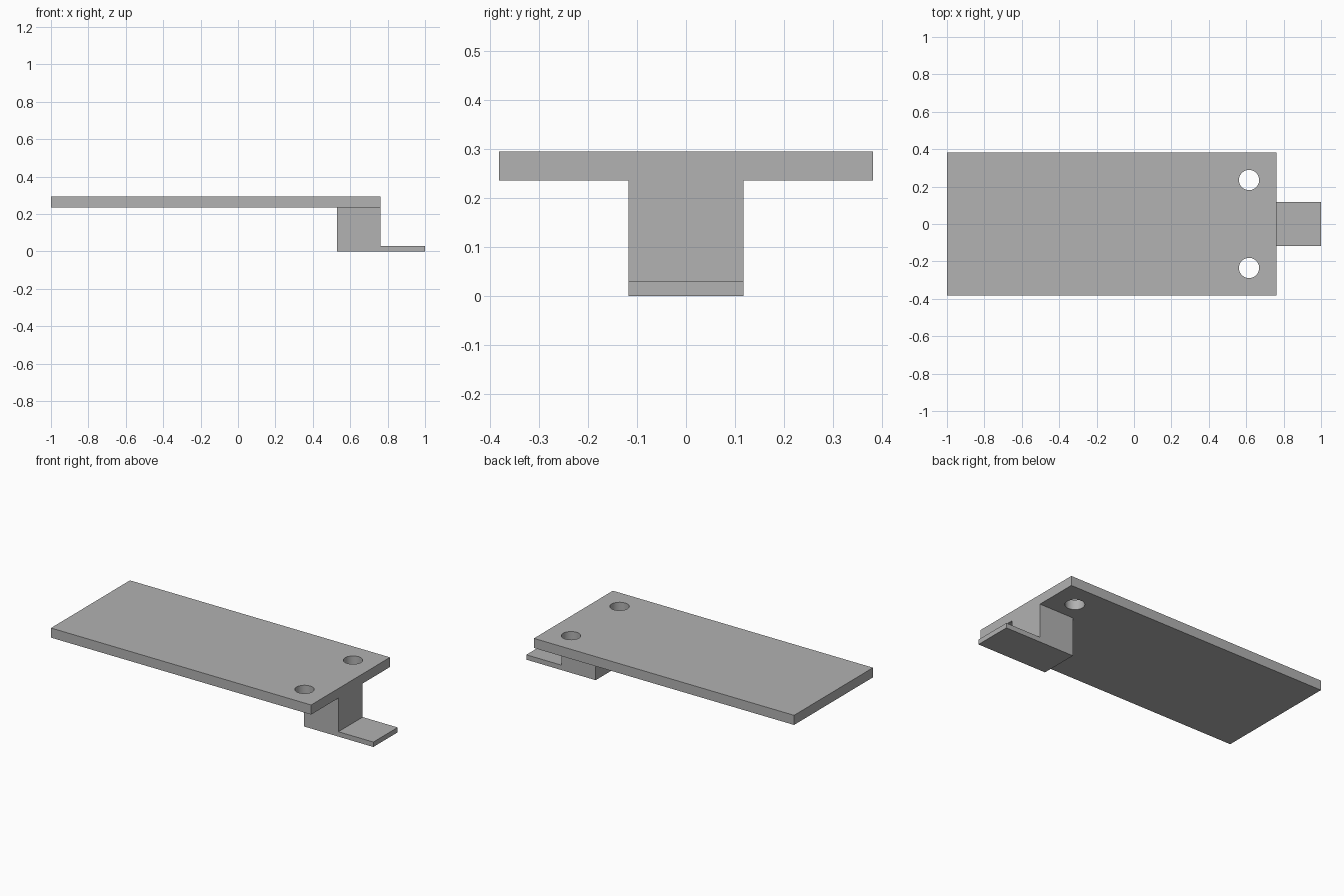
import bpy
import bmesh
import math

default_cube = bpy.data.objects.get("Cube")
if default_cube:
    bpy.data.objects.remove(default_cube, do_unlink=True)

GREY = (0.445, 0.445, 0.445, 1.0)
grey = bpy.data.materials.new("plain_grey")
grey.use_nodes = True
grey.diffuse_color = GREY
grey.node_tree.nodes["Principled BSDF"].inputs["Base Color"].default_value = GREY

# Shared dimensions
LEFT, PLATE_RIGHT, RIGHT = -1.0, 0.763, 1.0
PLATE_HALF, FOOT_HALF = 0.382, 0.1175
PLATE_BOTTOM, PLATE_TOP = 0.236, 0.295
FOOT_LEFT, TAB_TOP = 0.53, 0.03


def extrude_profile(name, profile, half_width):
    """Extrude an (x, z) outline symmetrically along y."""
    bm = bmesh.new()
    face = bm.faces.new([bm.verts.new((x, -half_width, z)) for x, z in profile])
    result = bmesh.ops.extrude_face_region(bm, geom=[face])
    verts = [v for v in result["geom"] if isinstance(v, bmesh.types.BMVert)]
    bmesh.ops.translate(bm, verts=verts, vec=(0, 2 * half_width, 0))
    bmesh.ops.recalc_face_normals(bm, faces=bm.faces)
    mesh = bpy.data.meshes.new(name)
    bm.to_mesh(mesh)
    bm.free()
    mesh.materials.append(grey)
    obj = bpy.data.objects.new(name, mesh)
    bpy.context.collection.objects.link(obj)
    return obj


# Flat top plate
plate = extrude_profile("top_plate", [
    (LEFT, PLATE_BOTTOM), (PLATE_RIGHT, PLATE_BOTTOM),
    (PLATE_RIGHT, PLATE_TOP), (LEFT, PLATE_TOP)], PLATE_HALF)

# Block under the plate with a thin tab at its base
extrude_profile("foot_block", [
    (FOOT_LEFT, 0), (RIGHT, 0), (RIGHT, TAB_TOP),
    (PLATE_RIGHT, TAB_TOP), (PLATE_RIGHT, PLATE_BOTTOM),
    (FOOT_LEFT, PLATE_BOTTOM)], FOOT_HALF)

# Pair of round through holes
cutters = []
for side in (-1, 1):
    bpy.ops.mesh.primitive_cylinder_add(
        vertices=48, radius=0.054, depth=0.2,
        location=(0.615, side * 0.235, PLATE_TOP))
    cutter = bpy.context.object
    cutter.name = "hole_cutter"
    cutter.hide_render = True
    cutter.data.materials.append(grey)
    cutters.append(cutter)
    cut = plate.modifiers.new("hole", 'BOOLEAN')
    cut.operation = 'DIFFERENCE'
    cut.solver = 'EXACT'
    cut.object = cutter

bpy.ops.object.select_all(action='DESELECT')
plate.select_set(True)
bpy.context.view_layer.objects.active = plate
for modifier in list(plate.modifiers):
    bpy.ops.object.modifier_apply(modifier=modifier.name)
for cutter in cutters:
    bpy.data.objects.remove(cutter, do_unlink=True)

# Smooth hole walls, sharp plate edges
bpy.ops.object.shade_smooth_by_angle(angle=math.radians(30))
